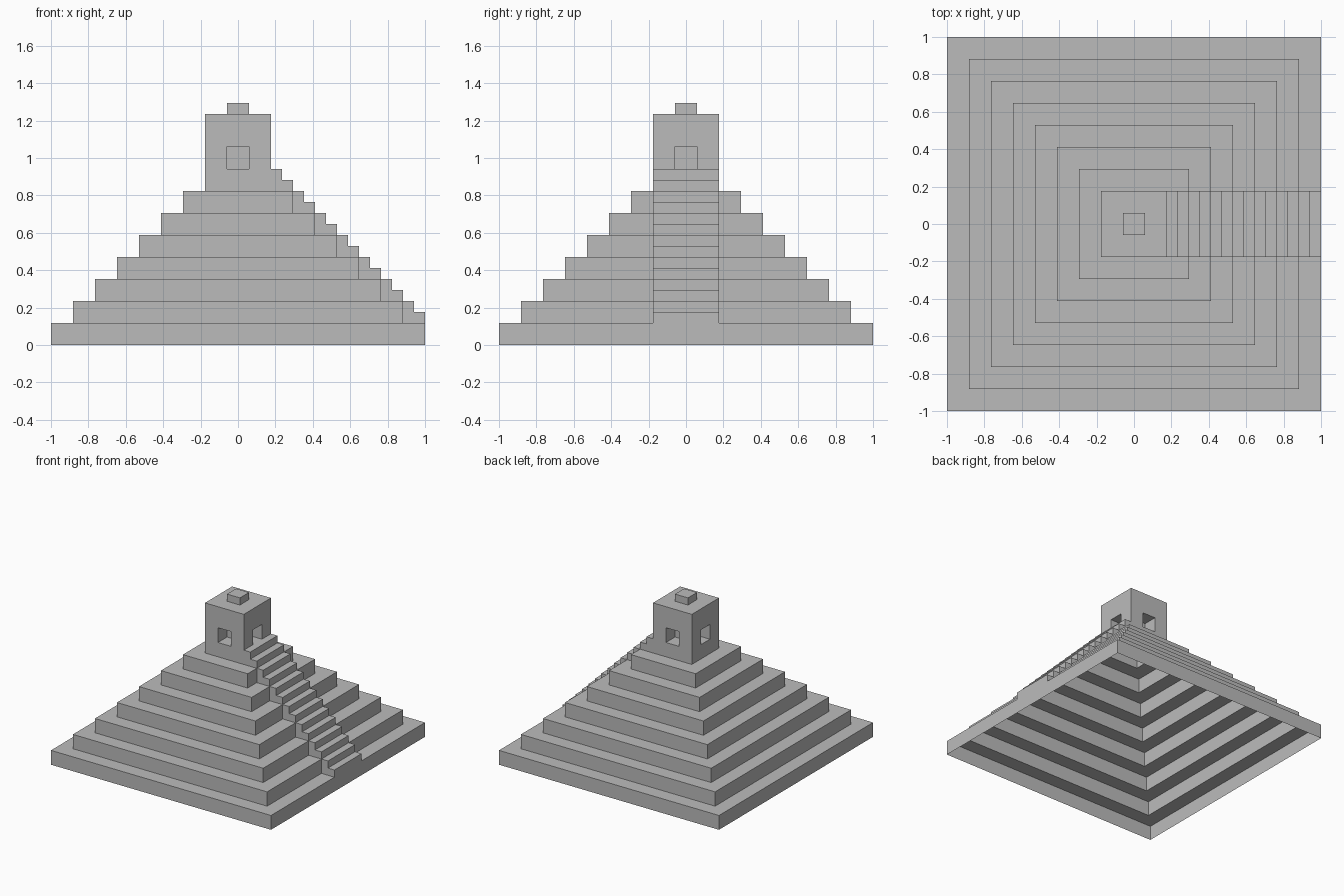
import bpy, bmesh, math
from mathutils import Matrix, Vector

if "Cube" in bpy.data.objects:
    bpy.data.objects.remove(bpy.data.objects["Cube"])

U = 2 / 17            # one block
H = U / 2             # half a block

stone = bpy.data.materials.new("grey_stone")
stone.diffuse_color = (0.5, 0.5, 0.5, 1)
stone.use_nodes = True
stone.node_tree.nodes["Principled BSDF"].inputs["Base Color"].default_value = stone.diffuse_color


def finish(name, bm):
    bmesh.ops.remove_doubles(bm, verts=bm.verts, dist=1e-5)
    mesh = bpy.data.meshes.new(name)
    bm.to_mesh(mesh)
    bm.free()
    mesh.materials.append(stone)
    obj = bpy.data.objects.new(name, mesh)
    bpy.context.collection.objects.link(obj)
    return obj


def face(bm, points):
    return bm.faces.new([bm.verts.new(p) for p in points])


def ring(half, z):
    return [Vector((sx * half, sy * half, z))
            for sx, sy in ((-1, -1), (1, -1), (1, 1), (-1, 1))]


def bridge(bm, a, b):
    for i in range(4):
        j = (i + 1) % 4
        face(bm, (a[i], a[j], b[j], b[i]))


# Terraces: a hollow stepped shell, open underneath
bm = bmesh.new()
for k in range(7):
    half = 1 - k * U
    bridge(bm, ring(half, k * U), ring(half, (k + 1) * U))
    bridge(bm, ring(half, (k + 1) * U), ring(half - U, (k + 1) * U))
finish("terraces", bm)

# Temple: four walls, each with a square recessed opening, and a flat roof
bm = bmesh.new()
W, Z0, Z1 = 1.5 * U, 7 * U, 10.5 * U
LOW, HIGH = 8 * U, 9.03 * U


def square(half, low, high, y):
    return [Vector((-half, y, low)), Vector((half, y, low)),
            Vector((half, y, high)), Vector((-half, y, high))]


for side in range(4):
    turn = Matrix.Rotation(side * math.pi / 2, 3, 'Z')
    outer, rim, back = [[turn @ p for p in sq] for sq in (
        square(W, Z0, Z1, -W), square(H, LOW, HIGH, -W), square(H, LOW, HIGH, -H))]
    bridge(bm, outer, rim)
    bridge(bm, rim, back)
    face(bm, back)
face(bm, ring(W, Z1))
finish("temple", bm)

# Roof block
bm = bmesh.new()
bridge(bm, ring(H, Z1), ring(H, Z1 + H))
face(bm, ring(H, Z1 + H))
finish("roof_block", bm)

# Staircase: half-block steps climbing the right side to the doorway
bm = bmesh.new()
for i in range(14):
    x1, x0 = 1 - i * H, 1 - (i + 1) * H
    top = U + (i + 1) * H
    prev = top - H
    base = U * (1 + i // 2)      # terrace the step rests on
    face(bm, ((x0, -W, top), (x1, -W, top), (x1, W, top), (x0, W, top)))
    face(bm, ((x1, -W, prev), (x1, W, prev), (x1, W, top), (x1, -W, top)))
    face(bm, ((x0, -W, base), (x1, -W, base), (x1, -W, top), (x0, -W, top)))
    face(bm, ((x1, W, base), (x0, W, base), (x0, W, top), (x1, W, top)))
finish("staircase", bm)
